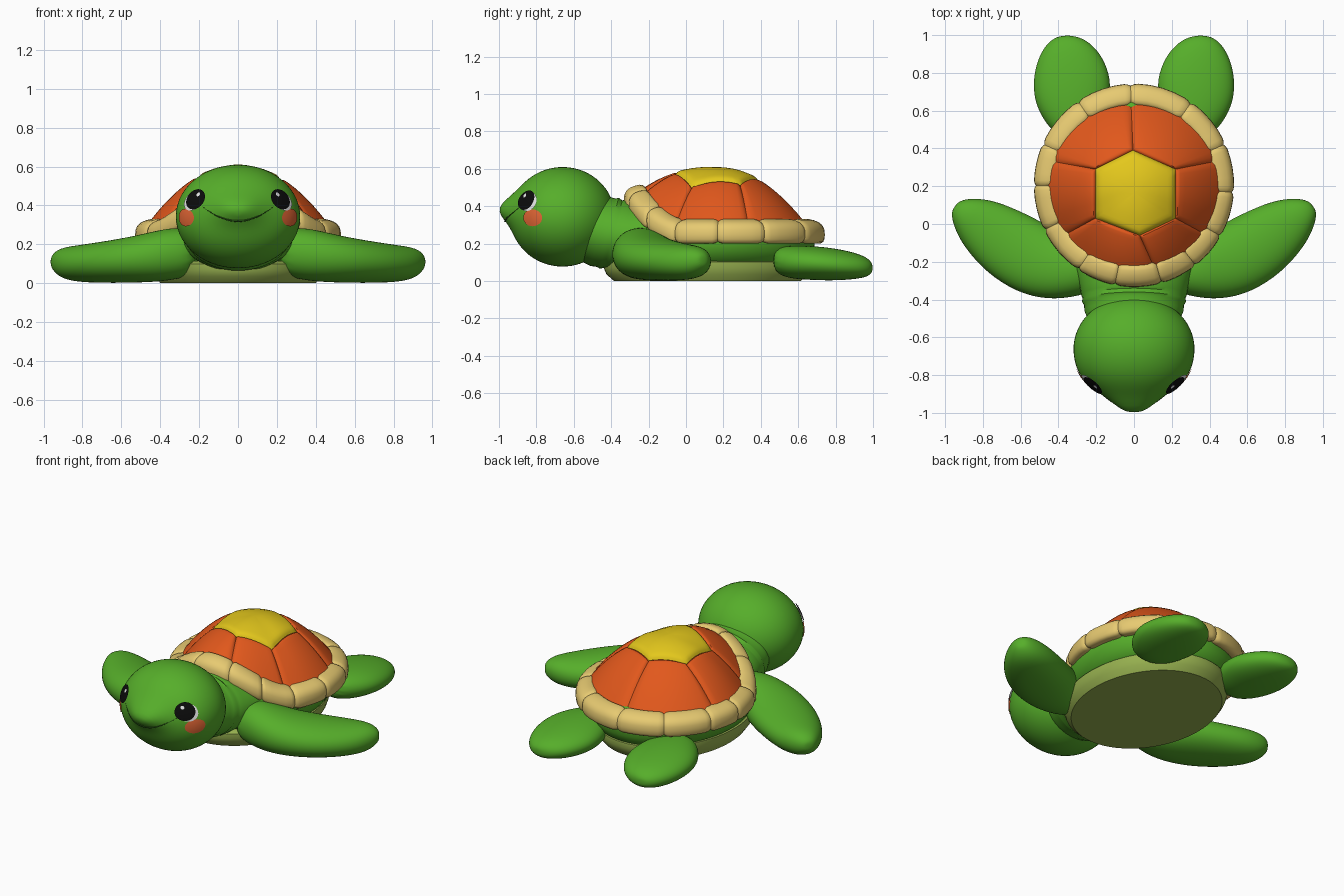
import bpy, bmesh, math
from mathutils import Vector as V

if "Cube" in bpy.data.objects:
    bpy.data.objects.remove(bpy.data.objects["Cube"])

TAU = 2 * math.pi


def mat(name, r, g, b):
    m = bpy.data.materials.new(name)
    lin = [((c / 255 + 0.055) / 1.055) ** 2.4 for c in (r, g, b)]
    m.diffuse_color = (*lin, 1)
    m.use_nodes = True
    m.node_tree.nodes["Principled BSDF"].inputs["Base Color"].default_value = m.diffuse_color
    return m


GREEN = mat("skin green", 86, 174, 42)
OLIVE = mat("belly olive", 152, 178, 80)
ORANGE = mat("shell orange", 226, 88, 28)
YELLOW = mat("shell yellow", 228, 200, 28)
TAN = mat("rim tan", 232, 203, 114)
BLACK = mat("eye black", 12, 12, 12)
WHITE = mat("eye white", 235, 235, 235)
CHEEK = mat("cheek orange", 238, 108, 56)
DARK = mat("mouth dark green", 40, 90, 22)


def skin(name, rows, material, closed=True, caps=True, out=None, sub=0, angle=50):
    """Skin rows of points into a surface; closed wraps each row into a ring."""
    bm = bmesh.new()
    vs = [[bm.verts.new(p) for p in r] for r in rows]
    n = len(rows[0])
    for a, b in zip(vs, vs[1:]):
        for i in range(n if closed else n - 1):
            j = (i + 1) % n
            bm.faces.new((a[i], a[j], b[j], b[i]))
    if closed:
        bm.faces.new(vs[0])
        if caps:
            bm.faces.new(vs[-1])
    bmesh.ops.recalc_face_normals(bm, faces=bm.faces)
    if out and sum(f.normal.dot(out) * f.calc_area() for f in bm.faces) < 0:
        bmesh.ops.reverse_faces(bm, faces=bm.faces)
    me = bpy.data.meshes.new(name)
    bm.to_mesh(me)
    bm.free()
    me.materials.append(material)
    ob = bpy.data.objects.new(name, me)
    bpy.context.collection.objects.link(ob)
    if sub:
        ob.modifiers.new("smooth", "SUBSURF").levels = sub
        ob.modifiers["smooth"].render_levels = sub
    bpy.ops.object.select_all(action="DESELECT")
    ob.select_set(True)
    bpy.context.view_layer.objects.active = ob
    bpy.ops.object.shade_smooth_by_angle(angle=math.radians(angle))
    return ob


def ring(c, a, b, n=48, power=1.0):
    f = lambda t: math.copysign(abs(t) ** power, t)
    return [c + a * f(math.cos(TAU * i / n)) + b * f(math.sin(TAU * i / n)) for i in range(n)]


# Body and flat-bottomed belly, stacked ellipses: z, centre y, radius x, radius y
def stack(name, levels, material, **kw):
    skin(name, [ring(V((0, cy, z)), V((rx, 0, 0)), V((0, ry, 0)), 64)
                for z, cy, rx, ry in levels], material, **kw)


stack("belly", [(0, .115, .40, .50), (.035, .11, .422, .535), (.07, .11, .432, .55),
                (.10, .11, .432, .548), (.115, .11, .41, .52)], OLIVE, angle=35)
stack("body", [(.09, .13, .40, .50), (.11, .135, .43, .525), (.16, .15, .465, .535),
               (.22, .16, .475, .53), (.28, .17, .46, .51), (.32, .18, .42, .46)], GREEN)

# Neck with faint skin folds: y, low z, high z, radius x
neck = [(-.10, .08, .38, .31), (-.25, .07, .42, .31), (-.34, .06, .425, .285), (-.375, .06, .435, .28),
        (-.39, .07, .43, .272), (-.41, .065, .445, .275), (-.425, .075, .44, .265),
        (-.46, .08, .45, .262), (-.56, .13, .46, .22)]
skin("neck", [ring(V((0, y, (lo + hi) / 2)), V((rx, 0, 0)),
                   V((0, .05, (hi - lo) / 2))) for y, lo, hi, rx in neck], GREEN)


# Head: ellipsoid with a muzzle bump
def head(d, lift=0.0):
    d = d.normalized()
    p = V((.32 * d.x, -.66 + .28 * d.y, .343 + .266 * d.z))
    if d.y < 0:
        p.x *= 1 + .12 * d.y * d.y * (1 - d.y * d.y)
        p.y -= .06 * math.exp(-abs(p.x / .125) ** 2.5 - ((p.z - .385) / .075) ** 2)
    return p + d * lift


rows = []
for i in range(37):
    t = .01 + (math.pi - .02) * i / 36
    rows.append([head(V((math.sin(t) * math.cos(TAU * j / 56), -math.cos(t),
                         math.sin(t) * math.sin(TAU * j / 56)))) for j in range(56)])
skin("head", rows, GREEN)


# Eyes and cheeks: oval plates following the head surface
def patch(name, centre, w, h, tilt, lift, material):
    c = V(centre).normalized()
    side = c.cross(V((0, 0, 1))).normalized() * (-1 if c.x > 0 else 1)
    side = side if side.x * c.x > 0 else -side
    up = (V((0, 0, 1)) - c * c.z).normalized()
    ct, st = math.cos(tilt), math.sin(tilt)
    a, b = (side * ct + up * st) * w, (up * ct - side * st) * h
    skin(name, [[head(p, lift) for p in ring(c, a * s, b * s, 28)]
                for s in (.02, .25, .5, .75, 1)], material, caps=False, out=c)


for s, nm in ((1, "left"), (-1, "right")):
    patch(nm + "_cheek", (s * .83, -.58, -.02), .22, .17, 0, .005, CHEEK)
    patch(nm + "_eye_white", (s * .69, -.66, .31), .225, .20, -.4, .007, WHITE)
    patch(nm + "_eye", (s * .66, -.68, .33), .195, .205, -.4, .0095, BLACK)
    patch(nm + "_eye_sparkle", (s * .60, -.69, .41), .035, .04, 0, .012, WHITE)

# Smile line
mouth = []
for i in range(25):
    x = -.185 + .37 * i / 24
    z = .32 + .075 * (abs(x) / .185) ** 2
    dx, dz = x / .33, (z - .343) / .266
    p = head(V((dx, -math.sqrt(1 - dx * dx - dz * dz), dz)))
    r = .001 + .004 * math.sin(math.pi * i / 24)
    mouth.append(ring(p, V((0, r, 0)), V((0, 0, r)), 8))
skin("smile", mouth, DARK)


# Flippers: lofted along a path of x, y, z, half width, half height
def flipper(name, path, s):
    pts = [V(p[:3]) for p in path]
    rows = []
    for i, p in enumerate(path):
        d = pts[min(i + 1, len(pts) - 1)] - pts[max(i - 1, 0)]
        n = V((-d.y, d.x, 0)).normalized() * p[3]
        r = ring(pts[i], n, V((0, 0, p[4])), 16, .93)
        rows.append([V((s * q.x, q.y, max(q.z, 0))) for q in r])
    skin(name, rows, GREEN, sub=2, angle=80)


FRONT = [(.20, -.25, .16, .11, .11), (.31, -.245, .155, .145, .137), (.41, -.235, .14, .175, .135),
         (.53, -.19, .122, .20, .122), (.68, -.10, .107, .192, .11), (.82, .005, .10, .15, .097),
         (.90, .06, .105, .095, .08), (.94, .085, .11, .05, .045), (.95, .092, .11, .02, .02)]
REAR = [(.29, .47, .11, .10, .07), (.31, .56, .10, .165, .09), (.325, .66, .097, .205, .093),
        (.33, .77, .09, .21, .09), (.352, .88, .082, .175, .077), (.37, .955, .075, .115, .058),
        (.375, .987, .07, .06, .035), (.376, .996, .07, .02, .015)]
for s, nm in ((1, "left"), (-1, "right")):
    flipper(nm + "_front_flipper", FRONT, s)
    flipper(nm + "_rear_flipper", REAR, s)


# Shell: the rim lifts toward the neck and the dome follows it
def rim_z(a):
    y = .205 + .48 * math.sin(a)
    return .265 + .185 * max(0, (-.02 - y) / .255) ** 1.8


def dome(x, y, drop=0.0):
    y0 = y - .205
    t = math.hypot(x / .46, y0 / .435)
    base = rim_z(math.atan2(y0 / .435, x / .46)) + .045
    tilt = .08 * y0 * max(0, 1 - t * t)
    return V((x, y, .603 - (.603 - base) * t ** 2.1 - tilt - drop))


def groove(d):
    return .018 * (1 - min(d / .08, 1)) ** 2


# Inner dome that closes the seams
skin("shell_core", [[dome(.46 * t * math.cos(TAU * j / 64), .205 + .435 * t * math.sin(TAU * j / 64), .022)
                     for j in range(64)] for t in (.02, .2, .4, .6, .8, .9, 1.02)],
     ORANGE, caps=False, out=V((0, 0, 1)))

# Plates around the dome
HEXA = [V((.22, .03)), V((.22, .29)), V((-.005, .39)), V((-.205, .29)), V((-.205, .03)), V((.03, -.06))]
SEAMS = [-36, 17, 92, 163, 217, 283, 324]
STEPS = [0, .02, .05, .1, .2, .3, .4, .5, .6, .7, .8, .9, .95, .98, 1]
for k in range(6):
    rows = []
    for v in STEPS:
        row = []
        for u in STEPS:
            a = math.radians(SEAMS[k] + (SEAMS[k + 1] - SEAMS[k]) * u)
            inner = HEXA[k].lerp(HEXA[(k + 1) % 6], u)
            outer = V((.468 * math.cos(a), .205 + .443 * math.sin(a)))
            q = inner.lerp(outer, v)
            row.append(dome(q.x, q.y, groove(min(u, 1 - u, v))))
        rows.append(row)
    skin(f"shell_plate_{k + 1}", rows, ORANGE, closed=False, out=V((0, 0, 1)))

# Hexagonal top plate
mid = V((.005, .165))
rows = []
for s in (.02, .2, .4, .6, .8, .88, .94, .97, 1):
    row = []
    for k in range(6):
        for u in range(8):
            q = mid.lerp(HEXA[k].lerp(HEXA[(k + 1) % 6], u / 8), s)
            row.append(dome(q.x, q.y, groove((1 - s) * .8) - .004))
    rows.append(row)
skin("shell_top_plate", rows, YELLOW, caps=False, out=V((0, 0, 1)))

# Rim blocks with slightly pinched ends
BLOCKS = [-4, 24, 55, 92, 124, 156, 180, 206, 236, 259, 286, 308, 330, 356]
for k, (a0, a1) in enumerate(zip(BLOCKS, BLOCKS[1:])):
    rows = []
    for u in (0, .02, .06, .12, .3, .5, .7, .88, .94, .98, 1):
        a = math.radians(a0 + (a1 - a0) * u)
        e = min(u, 1 - u)
        sc = 1 - .18 * (1 - min(e / .12, 1)) ** 2
        c = V((.47 * math.cos(a), .205 + .478 * math.sin(a), rim_z(a)))
        radial = V((math.cos(a), math.sin(a), -.3))
        rows.append(ring(c, radial * .06 * sc, V((0, 0, .06 * sc)), 20, .75))
    skin(f"rim_block_{k + 1}", rows, TAN)
